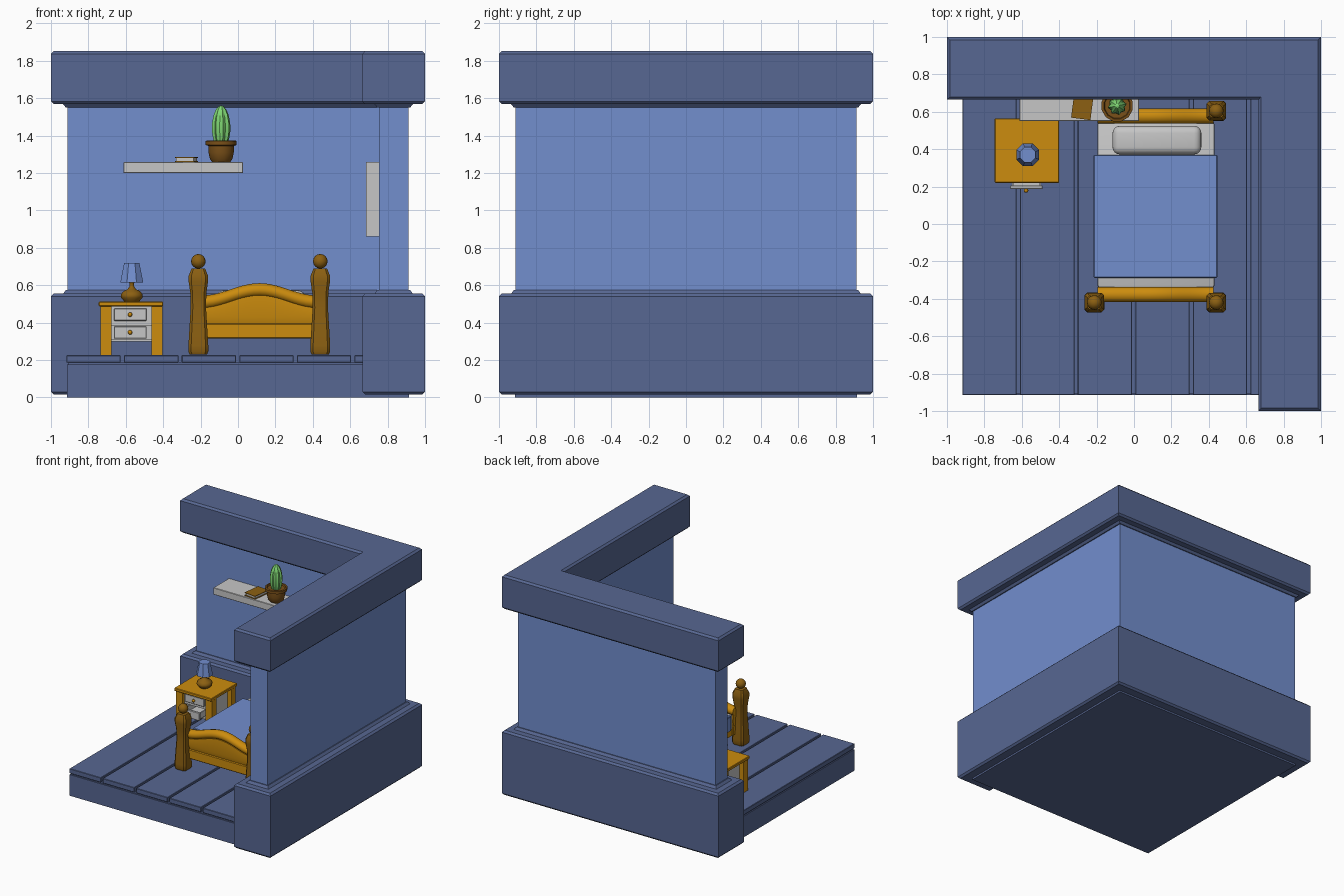
import bpy, bmesh, math
from mathutils import Matrix, Vector

if "Cube" in bpy.data.objects:
    bpy.data.objects.remove(bpy.data.objects["Cube"])


def material(name, rgb):
    m = bpy.data.materials.new(name)
    lin = [((c / 255 + 0.055) / 1.055) ** 2.4 if c > 10 else c / 255 / 12.92 for c in rgb]
    m.diffuse_color = (*lin, 1)
    m.use_nodes = True
    m.node_tree.nodes["Principled BSDF"].inputs["Base Color"].default_value = m.diffuse_color
    return m


DARK = material("slate blue", (87, 103, 146))
BLUE = material("light blue", (114, 142, 206))
WOOD = material("honey wood", (204, 140, 14))
BROWN = material("dark wood", (140, 96, 18))
POT = material("clay brown", (122, 80, 24))
GREY = material("pale grey", (198, 198, 198))
GREEN = material("cactus green", (128, 216, 116))


def finish(name, bm, mat, smooth=None):
    bmesh.ops.recalc_face_normals(bm, faces=bm.faces)
    me = bpy.data.meshes.new(name)
    bm.to_mesh(me)
    bm.free()
    me.materials.append(mat)
    ob = bpy.data.objects.new(name, me)
    bpy.context.collection.objects.link(ob)
    if smooth:
        bpy.ops.object.select_all(action='DESELECT')
        ob.select_set(True)
        bpy.context.view_layer.objects.active = ob
        bpy.ops.object.shade_smooth_by_angle(angle=math.radians(smooth))
    return ob


def box(name, x, y, z, mat, bevel=0, segs=1):
    bm = bmesh.new()
    bmesh.ops.create_cube(bm, size=1)
    for v in bm.verts:
        v.co = Vector([(r[0] + r[1]) / 2 + c * (r[1] - r[0]) for r, c in zip((x, y, z), v.co)])
    if bevel:
        bmesh.ops.bevel(bm, geom=bm.edges[:], offset=bevel, segments=segs, affect='EDGES', profile=0.5)
    return finish(name, bm, mat, 40 if segs > 1 else None)


def loft(name, rings, mat, smooth=None):
    bm = bmesh.new()
    vs = [[bm.verts.new(p) for p in r] for r in rings]
    n = len(vs[0])
    for a, b in zip(vs, vs[1:]):
        for i in range(n):
            bm.faces.new((a[i], a[(i + 1) % n], b[(i + 1) % n], b[i]))
    bm.faces.new(vs[0])
    bm.faces.new(vs[-1])
    return finish(name, bm, mat, smooth)


def lathe(name, x, y, profile, n, mat, smooth=None, rib=1.0):
    rings = []
    for r, z in profile:
        ring = []
        for i in range(n):
            a = 2 * math.pi * (i + 0.5) / n
            k = r * (rib if i % 2 else 1)
            ring.append((x + k * math.cos(a), y + k * math.sin(a), z))
        rings.append(ring)
    return loft(name, rings, mat, smooth)


def ball(name, c, r, mat, scale=(1, 1, 1), seg=16):
    bm = bmesh.new()
    bmesh.ops.create_uvsphere(bm, u_segments=seg, v_segments=seg // 2, radius=r,
                              matrix=Matrix.Translation(c) @ Matrix.Diagonal((*scale, 1)))
    return finish(name, bm, mat, 60)


# L-shaped walls: each level is (inset, height)
def wall(name, levels, mat):
    rings = []
    for d, z in levels:
        o, i, e = 1 - d, 0.665 + d, -1 + d
        rings.append([(e, o, z), (o, o, z), (o, e, z), (i, e, z), (i, i, z), (e, i, z)])
    return loft(name, rings, mat)


wall("lower_wall_band", [(.015, .015), (0, .03), (0, .54), (.015, .555), (.065, .555), (.08, .575)], DARK)
wall("wall_panel", [(.088, .54), (.088, 1.575)], BLUE)
wall("upper_wall_band", [(.08, 1.55), (.065, 1.568), (.015, 1.568), (0, 1.583), (0, 1.837), (.015, 1.852)], DARK)

# Floor
box("floor_base", (-.915, .915), (-.915, .915), (0, .176), DARK)
box("floor_gap_filler", (-.905, .7), (-.905, .7), (.17, .19), DARK)
for k in range(6):
    x0 = -.917 + k * .308
    box("floor_plank", (x0, min(x0 + .29, .8)), (-.915, .75), (.186, .226), DARK, .003)

# Bed posts: chamfered square sections
POST = [(.046, .23), (.053, .245), (.053, .28), (.047, .38), (.041, .48), (.043, .56), (.052, .62), (.052, .65), (.036, .69)]
for px in (-.212, .44):
    for py in (-.42, .605):
        rings = []
        for h, z in POST:
            c = h * .72
            rings.append([(px + a, py + b, z) for a, b in
                          ((h, -c), (h, c), (c, h), (-c, h), (-h, c), (-h, -c), (-c, -h), (c, -h))])
        loft("bed_post", rings, BROWN, 35)
        ball("post_knob", (px, py, .728), .039, BROWN)


# Head and foot boards with a wavy top rail
def arch(x):
    return .545 + .033 * (1 + math.cos(math.pi * (x - .115) / .31))


XS = [-.195 + .62 * i / 20 for i in range(21)]
for part, y in (("footboard", -.377), ("headboard", .577)):
    box(part + "_lower", (-.195, .425), (y - .032, y + .032), (.315, .395), WOOD, .006)
    loft(part + "_panel", [[(x, y - .022, .39), (x, y - .034, .43), (x, y - .03, arch(x) - .065), (x, y + .03, arch(x) - .065),
                            (x, y + .034, .43), (x, y + .022, .39)] for x in XS], WOOD, 40)
    loft(part + "_rail", [[(x, y + .04 * math.cos(t * math.pi / 6), arch(x) - .036 + .036 * math.sin(t * math.pi / 6))
                           for t in range(12)] for x in XS], WOOD, 40)

# Bed rails, mattress, blanket and pillow
for x in (-.185, .395):
    box("bed_side_rail", (x, x + .03), (-.38, .58), (.315, .395), WOOD)
box("mattress", (-.195, .43), (-.34, .545), (.37, .497), GREY, .012, 2)
box("blanket_top", (-.215, .445), (-.288, .37), (.495, .512), BLUE, .004)
for x in (-.217, .435):
    box("blanket_side", (x, x + .012), (-.285, .367), (.385, .505), BLUE, .003)
box("pillow", (-.115, .36), (.372, .525), (.492, .572), GREY, .039, 4)

# Nightstand with the lower drawer pulled out
box("nightstand_top", (-.745, -.4), (.22, .565), (.487, .512), WOOD, .004)
for x in (-.735, -.463):
    for y in (.235, .49):
        box("nightstand_leg", (x, x + .058), (y, y + .058), (.226, .488), WOOD)
box("nightstand_body", (-.7, -.44), (.262, .535), (.385, .487), GREY)
box("nightstand_back", (-.7, -.44), (.515, .535), (.305, .39), GREY)
box("nightstand_bottom", (-.7, -.44), (.262, .535), (.3, .312), GREY)
for x in (-.7, -.455):
    box("nightstand_side", (x, x + .015), (.262, .535), (.305, .39), GREY)
for z, y in ((.41, .245), (.315, .188)):
    box("drawer_front", (-.663, -.488), (y, y + .018), (z, z + .066), GREY, .003)
    ball("drawer_knob", (-.577, y - .009, z + .033), .012, WOOD, seg=12)
box("drawer_floor", (-.65, -.5), (.2, .5), (.32, .328), GREY)
for x in (-.652, -.508):
    box("drawer_side", (x, x + .01), (.2, .5), (.32, .37), GREY)

# Lamp
lathe("lamp_base", -.568, .37, [(.04, .511), (.045, .518), (.059, .533), (.061, .548), (.05, .565), (.025, .578),
                                (.014, .59), (.013, .61), (.02, .622), (.012, .63)], 12, BROWN, 50)
lathe("lamp_shade", -.568, .37, [(.066, .616), (.044, .72)], 8, BLUE)

# Wall shelf, book and potted cactus
box("wall_shelf", (-.613, .027), (.55, .77), (1.2, 1.258), GREY, .003)
for name, w, z0, z1, mat in (("book_cover", .052, 1.258, 1.263, BROWN), ("book_pages", .047, 1.263, 1.28, GREY),
                             ("book_cover", .052, 1.28, 1.285, BROWN)):
    ob = box(name, (-w, w), (-w * 1.45, w * 1.45), (z0, z1), mat)
    ob.location = (-.275, .637, 0)
    ob.rotation_euler.z = -.13
lathe("plant_pot", -.09, .632, [(.05, 1.258), (.062, 1.275), (.07, 1.31), (.07, 1.345), (.086, 1.35),
                                (.086, 1.372), (.072, 1.374), (.068, 1.362)], 12, POT, 35)
lathe("cactus", -.09, .632, [(.036, 1.36), (.045, 1.39), (.051, 1.43), (.049, 1.47), (.041, 1.51), (.028, 1.54),
                             (.012, 1.557), (.003, 1.56)], 16, GREEN, 30, .8)

# Window frame on the inner right wall
for z in (.86, 1.225):
    box("window_rail", (.685, .76), (-.2, .2), (z, z + .035), GREY)
for y in (-.2, .165):
    box("window_stile", (.685, .76), (y, y + .035), (.86, 1.26), GREY)
box("window_crossbar", (.695, .76), (-.18, .18), (1.045, 1.08), GREY)
box("window_mullion", (.695, .76), (-.015, .015), (.87, 1.25), GREY)
box("window_pane", (.735, .76), (-.18, .18), (.87, 1.25), BLUE)
